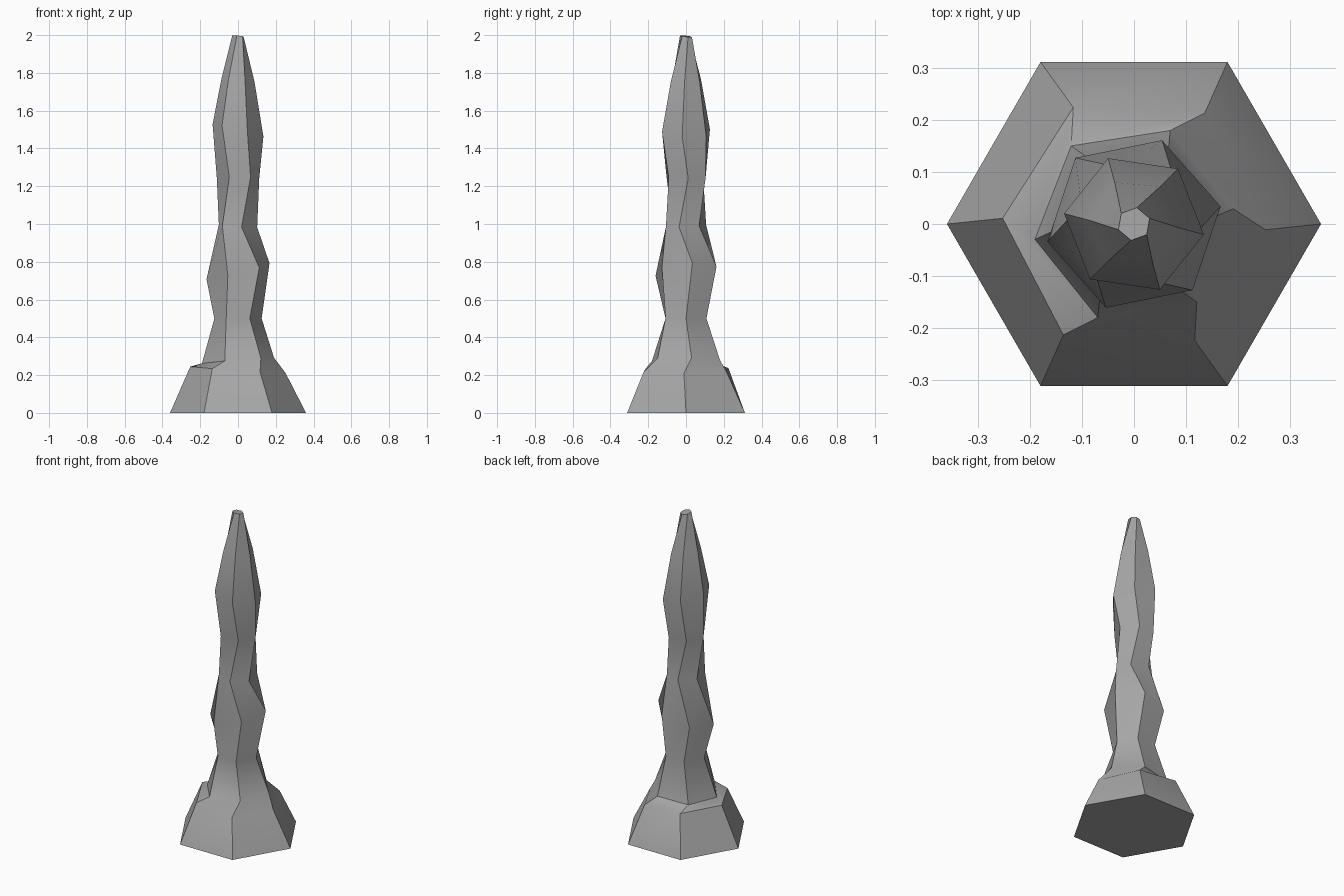
import bpy, bmesh, math

if "Cube" in bpy.data.objects:
    bpy.data.objects.remove(bpy.data.objects["Cube"], do_unlink=True)

stone = bpy.data.materials.new("grey_stone")
stone.use_nodes = True
GREY = (0.38, 0.38, 0.38, 1)
stone.diffuse_color = GREY
stone.node_tree.nodes["Principled BSDF"].inputs["Base Color"].default_value = GREY

# Hexagonal rings: height, radius, twist in degrees, tilt along x, tilt along y
RINGS = [
    (0.0, 0.36, 0, 0, 0),
    (0.227, 0.253, -2.5, -0.07, 0.01),
    (0.277, 0.193, 8.8, 0.08, -0.02),
    (0.5, 0.125, 0, 0, 0),
    (0.75, 0.17, 11.5, 0.24, 0.07),
    (0.99, 0.108, -20, -0.05, 0.05),
    (1.245, 0.113, 6, -0.02, -0.04),
    (1.495, 0.136, -8.5, -0.25, -0.05),
    (1.76, 0.088, -5, -0.1, 0),
    (1.994, 0.032, 20, -0.1, -0.12),
]
SIDES = 6


def ring_verts(bm, z, radius, twist, tilt_x, tilt_y):
    verts = []
    for i in range(SIDES):
        a = math.radians(twist) + math.tau * i / SIDES
        x, y = radius * math.cos(a), radius * math.sin(a)
        verts.append(bm.verts.new((x, y, z + tilt_x * x + tilt_y * y)))
    return verts


# Rock spire: loft the twisted rings and cap both ends
bm = bmesh.new()
rings = [ring_verts(bm, *r) for r in RINGS]
for low, high in zip(rings, rings[1:]):
    for i in range(SIDES):
        j = (i + 1) % SIDES
        bm.faces.new((low[i], low[j], high[j], high[i]))
bm.faces.new(rings[0][::-1])
bm.faces.new(rings[-1])
mesh = bpy.data.meshes.new("rock_spire")
bm.to_mesh(mesh)
bm.free()
mesh.materials.append(stone)

spire = bpy.data.objects.new("rock_spire", mesh)
bpy.context.collection.objects.link(spire)
bpy.ops.object.select_all(action="DESELECT")
spire.select_set(True)
bpy.context.view_layer.objects.active = spire
bpy.ops.object.shade_smooth_by_angle(angle=math.radians(30))
